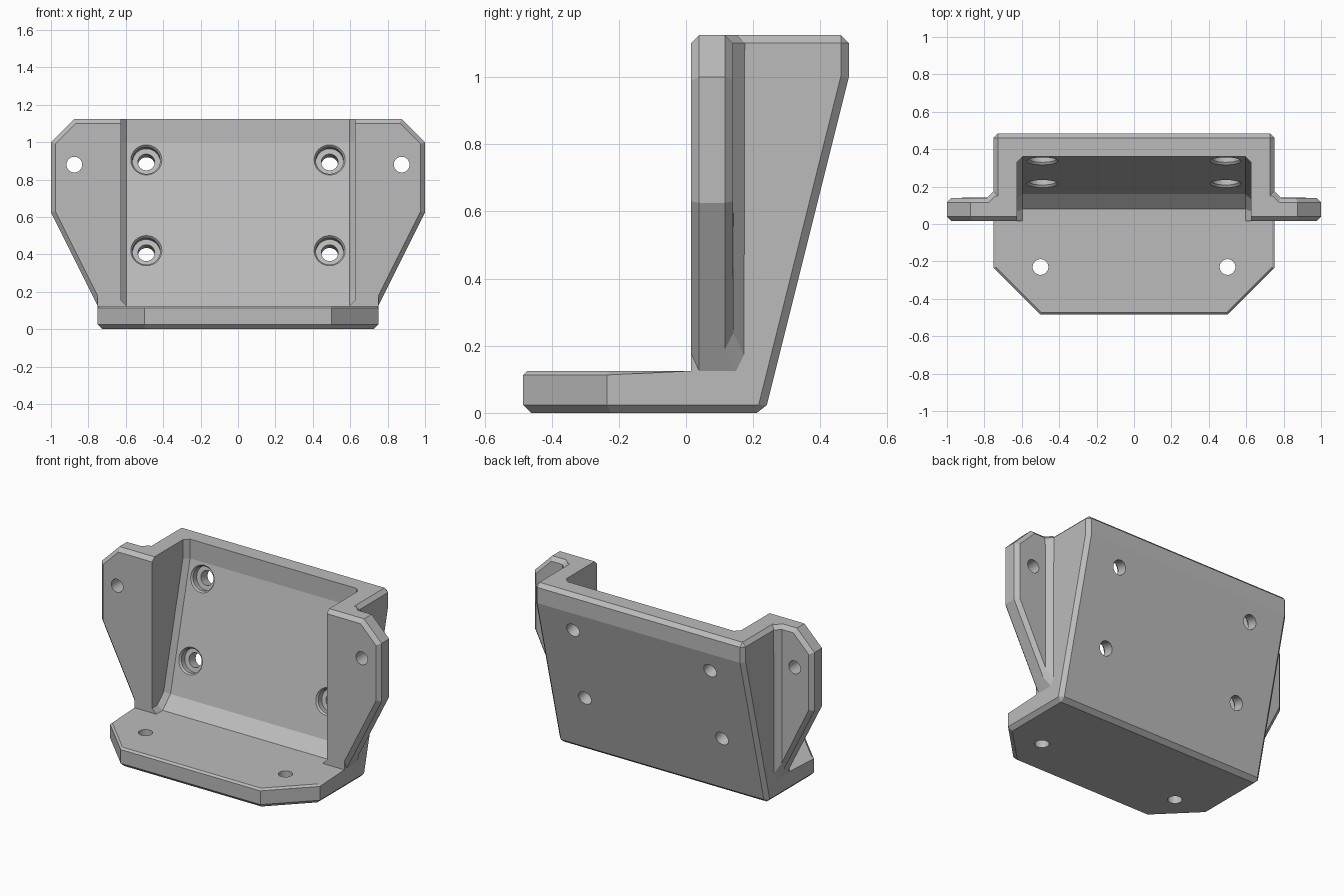
import bpy, bmesh, math
from mathutils import Vector

if "Cube" in bpy.data.objects:
    bpy.data.objects.remove(bpy.data.objects["Cube"], do_unlink=True)

grey = bpy.data.materials.new("plain_grey")
grey.use_nodes = True
colour = (0.5, 0.5, 0.5, 1)
grey.diffuse_color = colour
grey.node_tree.nodes["Principled BSDF"].inputs["Base Color"].default_value = colour

HALF, TOP, FLOOR, FRONT, BACK = 0.75, 1.125, 0.125, 0.015, 0.485
HEEL, SLOPE, CHAMFER = 0.235, 0.25, 0.024


def prism(points, direction):
    """Extrude a flat outline along a direction."""
    bm = bmesh.new()
    face = bm.faces.new([bm.verts.new(p) for p in points])
    out = bmesh.ops.extrude_face_region(bm, geom=[face])["geom"]
    moved = [v for v in out if isinstance(v, bmesh.types.BMVert)]
    bmesh.ops.translate(bm, verts=moved, vec=direction)
    bmesh.ops.recalc_face_normals(bm, faces=bm.faces)
    return bm


def slice_off(bm, point, normal):
    """Cut away everything on the normal's side and close the cut."""
    geom = bm.verts[:] + bm.edges[:] + bm.faces[:]
    cut = bmesh.ops.bisect_plane(bm, geom=geom, plane_co=point, plane_no=normal,
                                 clear_outer=True)["geom_cut"]
    bmesh.ops.holes_fill(bm, edges=[e for e in cut if isinstance(e, bmesh.types.BMEdge)])
    bmesh.ops.recalc_face_normals(bm, faces=bm.faces)
    bm.normal_update()


def chamfer(bm, rule, size):
    """Chamfer the edges whose two face normals and midpoint pass the rule."""
    bm.normal_update()
    edges = []
    for e in bm.edges:
        a, b = [f.normal for f in e.link_faces]
        mid = (e.verts[0].co + e.verts[1].co) / 2
        if rule(a, b, mid) or rule(b, a, mid):
            edges.append(e)
    bmesh.ops.bevel(bm, geom=edges, offset=size, offset_type='OFFSET',
                    segments=1, profile=0.5, affect='EDGES')


def finish(bm, name):
    bmesh.ops.recalc_face_normals(bm, faces=bm.faces)
    mesh = bpy.data.meshes.new(name)
    bm.to_mesh(mesh)
    bm.free()
    mesh.materials.append(grey)
    obj = bpy.data.objects.new(name, mesh)
    bpy.context.collection.objects.link(obj)
    return obj


def combine(target, tool, operation):
    mod = target.modifiers.new(operation.lower(), 'BOOLEAN')
    mod.operation, mod.solver, mod.object = operation, 'EXACT', tool
    bpy.context.view_layer.objects.active = target
    bpy.ops.object.modifier_apply(modifier=mod.name)
    bpy.data.objects.remove(tool, do_unlink=True)


def drill(target, origin, axis, steps):
    """Cut a round stepped hole; steps are (radius, distance along axis)."""
    bm, rings, sides = bmesh.new(), [], 32
    turn = Vector(axis).to_track_quat('Z', 'Y')
    for r, t in steps:
        rings.append([bm.verts.new(Vector(origin) + turn @ Vector(
            (r * math.cos(math.tau * i / sides), r * math.sin(math.tau * i / sides), t)))
            for i in range(sides)])
    for low, high in zip(rings, rings[1:]):
        for i in range(sides):
            j = (i + 1) % sides
            bm.faces.new((low[i], low[j], high[j], high[i]))
    bm.faces.new(rings[0])
    bm.faces.new(rings[-1])
    combine(target, finish(bm, "hole_cutter"), 'DIFFERENCE')


# Base plate and leaning back as one side profile
profile = [(-BACK, 0), (HEEL, 0), (BACK, 1), (BACK, TOP), (FRONT, TOP),
           (FRONT, FLOOR), (-BACK, FLOOR)]
bm = prism([(-HALF, y, z) for y, z in profile], (2 * HALF, 0, 0))
for s in (-1, 1):
    slice_off(bm, (s * HALF, HALF - 0.985, 0), (s, -1, 0))
chamfer(bm, lambda a, b, m: a.z < -0.9 or (a.z > 0.9 and m.z > 1)
        or (abs(a.x) > 0.9 and b.y > 0.5), CHAMFER)
chamfer(bm, lambda a, b, m: a.z > 0.9 and abs(m.z - FLOOR) < 0.001
        and abs(b.z) < 0.1 and m.y < 0, 0.012)
bracket = finish(bm, "mounting_bracket")

# Side ears with sloped ends and a braced root
for s in (-1, 1):
    plan = [(0.7, FRONT), (1, FRONT), (1, 0.14), (0.785, 0.14), (HALF, 0.175), (0.7, 0.175)]
    bm = prism([(s * x, y, 0) for x, y in plan], (0, 0, TOP))
    slice_off(bm, (s, 0, 1), (s, 0, 1))
    slice_off(bm, (s, 0, 0.625), (s * 2, 0, -1))
    chamfer(bm, lambda a, b, m: abs(a.y) < 0.01 and abs(b.y) > 0.5
            and abs(m.x) > 0.701, CHAMFER)
    combine(bracket, finish(bm, "side_ear"), 'UNION')

# Open pocket between the side walls
thick = 0.125
pocket = [(-0.6, FLOOR), (0.08, FLOOR), (0.16, 0.2),
          (BACK - thick, 1), (BACK - thick, 1.4), (-0.6, 1.4)]
bm = prism([(-0.625, y, z) for y, z in pocket], (1.25, 0, 0))
chamfer(bm, lambda a, b, m: abs(a.x) > 0.9 and (b.y > 0.5 or b.z < -0.5), 0.03)
combine(bracket, finish(bm, "pocket_cutter"), 'DIFFERENCE')

# Screw holes in the base, ears and back
for s in (-1, 1):
    drill(bracket, (s * 0.5, -0.23, -0.1), (0, 0, 1), [(0.042, 0), (0.042, 0.4)])
    drill(bracket, (s * 0.875, -0.1, 0.88), (0, 1, 0), [(0.042, 0), (0.042, 0.4)])
    for z in (0.42, 0.905):
        drill(bracket, (s * 0.49, HEEL + SLOPE * z - thick, z), (0, 1, -SLOPE),
              [(0.083, -0.06), (0.083, 0), (0.074, 0.012), (0.074, 0.05),
               (0.045, 0.05), (0.045, 0.25)])
